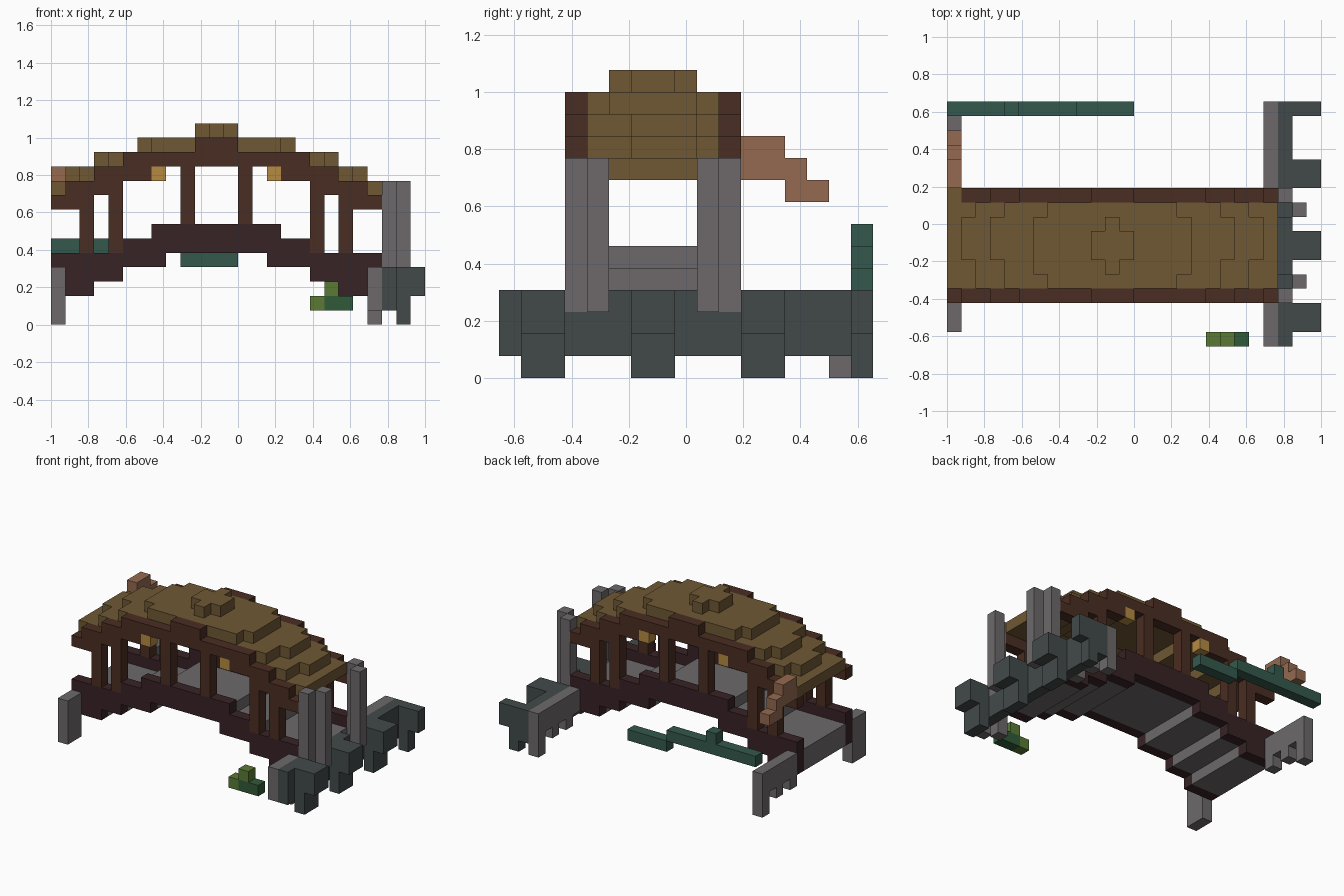
import bpy, bmesh
from mathutils import Vector

if "Cube" in bpy.data.objects:
    bpy.data.objects.remove(bpy.data.objects["Cube"], do_unlink=True)

U = 2 / 26                              # edge of one block
ORIGIN = Vector((-1, -8.5 * U, 0))
SPAN = 23                               # bridge length in blocks


def material(name, code):
    def linear(c):
        return c / 12.92 if c <= 0.04045 else ((c + 0.055) / 1.055) ** 2.4
    rgb = [linear(int(code[n:n + 2], 16) / 255) for n in (0, 2, 4)]
    m = bpy.data.materials.new(name)
    m.use_nodes = True
    m.diffuse_color = (*rgb, 1)
    m.node_tree.nodes["Principled BSDF"].inputs["Base Color"].default_value = (*rgb, 1)
    return m


THATCH = material("thatch tan", "705834")
TIMBER = material("timber brown", "4a2d22")
DARK = material("dark timber", "382325")
STONE = material("grey stone", "6d696b")
SLATE = material("dark slate", "424a49")
COPPER = material("copper", "946a50")
TEAL = material("teal", "34594c")
MOSS = material("moss green", "5a7a35")
FERN = material("fern green", "305a38")
LAMP = material("lamp amber", "b58a42")


def blocks(name, mat, boxes):
    """One object from boxes given as (x0, x1, y0, y1, z0, z1) in blocks."""
    bm = bmesh.new()
    for x0, x1, y0, y1, z0, z1 in boxes:
        low, high = Vector((x0, y0, z0)), Vector((x1, y1, z1))
        made = bmesh.ops.create_cube(bm, size=1)["verts"]
        for v in made:
            v.co = ORIGIN + U * Vector(
                (low[a] + (v.co[a] + 0.5) * (high[a] - low[a])) for a in range(3))
    mesh = bpy.data.meshes.new(name)
    bm.to_mesh(mesh)
    bm.free()
    mesh.materials.append(mat)
    obj = bpy.data.objects.new(name, mesh)
    bpy.context.collection.objects.link(obj)
    return obj


def arch(profile, y0, y1):
    """Stepped arch: (x0, x1, z0, z1) runs, repeated mirrored along the bridge."""
    out = []
    for x0, x1, z0, z1 in profile:
        out.append((x0, x1, y0, y1, z0, z1))
        if x0 + x1 != SPAN:
            out.append((SPAN - x1, SPAN - x0, y0, y1, z0, z1))
    return out


# Side beams, posts and lamps on both sides of the bridge
lower = [(0, 3, 2, 5), (3, 5, 3, 5), (5, 7, 4, 6), (7, 8, 4, 7), (8, 15, 5, 7)]
upper = [(0, 1, 8, 9), (1, 3, 8, 10), (3, 5, 9, 11), (5, 7, 10, 12),
         (7, 10, 11, 12), (10, 13, 11, 13)]
posts = [(2, 3, 5, 8), (4, 5, 5, 9), (9, 10, 7, 11)]
for side, y in (("right", 3), ("back", 10)):
    blocks(side + "_lower_beam", DARK, arch(lower, y, y + 1))
    blocks(side + "_upper_beam", TIMBER, arch(upper, y, y + 1))
    blocks(side + "_posts", TIMBER, arch(posts, y, y + 1))
    blocks(side + "_lamps", LAMP, arch([(7, 8, 10, 11)], y, y + 1))

# Stepped walkway
blocks("walkway", STONE, arch(
    [(0, 3, 2, 4), (3, 5, 3, 4), (5, 8, 4, 5), (8, 15, 5, 6)], 4, 10))

# Layered roof with notched corners
blocks("roof_eaves", THATCH, arch([(0, 3, 9, 10)], 4, 10) + [(0, 1, 10, 11, 9, 10)])
blocks("roof_low_layer", THATCH,
       arch([(1, 2, 10, 11)], 6, 9) + arch([(2, 5, 10, 11)], 4, 10))
blocks("roof_mid_layer", THATCH,
       arch([(3, 4, 11, 12)], 6, 9) + arch([(4, 8, 11, 12)], 4, 10))
blocks("roof_high_layer", THATCH,
       arch([(6, 7, 12, 13)], 5, 9) + arch([(7, 16, 12, 13)], 4, 10))
blocks("roof_crown", THATCH, [(10, 13, 6, 8, 13, 14), (11, 12, 5, 9, 13, 14)])

# Copper branch on the back corner
blocks("copper_branch", COPPER, [(0, 1, 11, 13, 9, 11), (0, 1, 13, 14, 8, 10),
                                 (0, 1, 14, 15, 8, 9)])

# Stone end walls with legs
blocks("right_end_front_pier", STONE, [(0, 1, 1, 3, 0, 4)])
blocks("right_end_back_wall", STONE, [(0, 1, 11, 16, 2, 4), (0, 1, 15, 16, 0, 2)]
       + [(0, 1, y, y + 1, 1, 2) for y in (11, 13)])
blocks("left_end_walls", STONE, [(22, 23, 0, 3, 2, 4), (22, 23, 11, 17, 2, 4),
                                 (22, 23, 0, 1, 1, 2), (22, 23, 2, 3, 0, 2),
                                 (22, 23, 16, 17, 0, 2)]
       + [(22, 23, y, y + 1, 1, 2) for y in (12, 14)])

# Slate abutment with buttresses
abutment = [(23, 24, 0, 3, 1, 4), (23, 24, 3, 5, 1, 3), (23, 24, 5, 9, 1, 4),
            (23, 24, 9, 11, 1, 3), (23, 24, 11, 17, 1, 4)]
for y0, y1 in ((1, 3), (6, 8), (11, 13), (16, 17)):
    abutment += [(24, 25, y0, y1, 0, 4), (25, 26, y0, y1, 2, 4)]
blocks("slate_abutment", SLATE, abutment)

# Gate columns
blocks("gate_columns", STONE, [(x, x + 1, y, y + 1, 3, 10)
                               for x, y in ((23, 3), (24, 4), (24, 9), (23, 10))])

# Teal streamer behind, plants in front
blocks("teal_streamer", TEAL, [(0, 4, 16, 17, 5, 6), (4, 5, 16, 17, 5, 7),
                               (5, 9, 16, 17, 5, 6), (9, 13, 16, 17, 4, 5)])
blocks("moss_clump", MOSS, [(18, 19, 0, 1, 1, 2), (19, 20, 0, 1, 2, 3)])
blocks("fern_clump", FERN, [(19, 21, 0, 1, 1, 2)])
